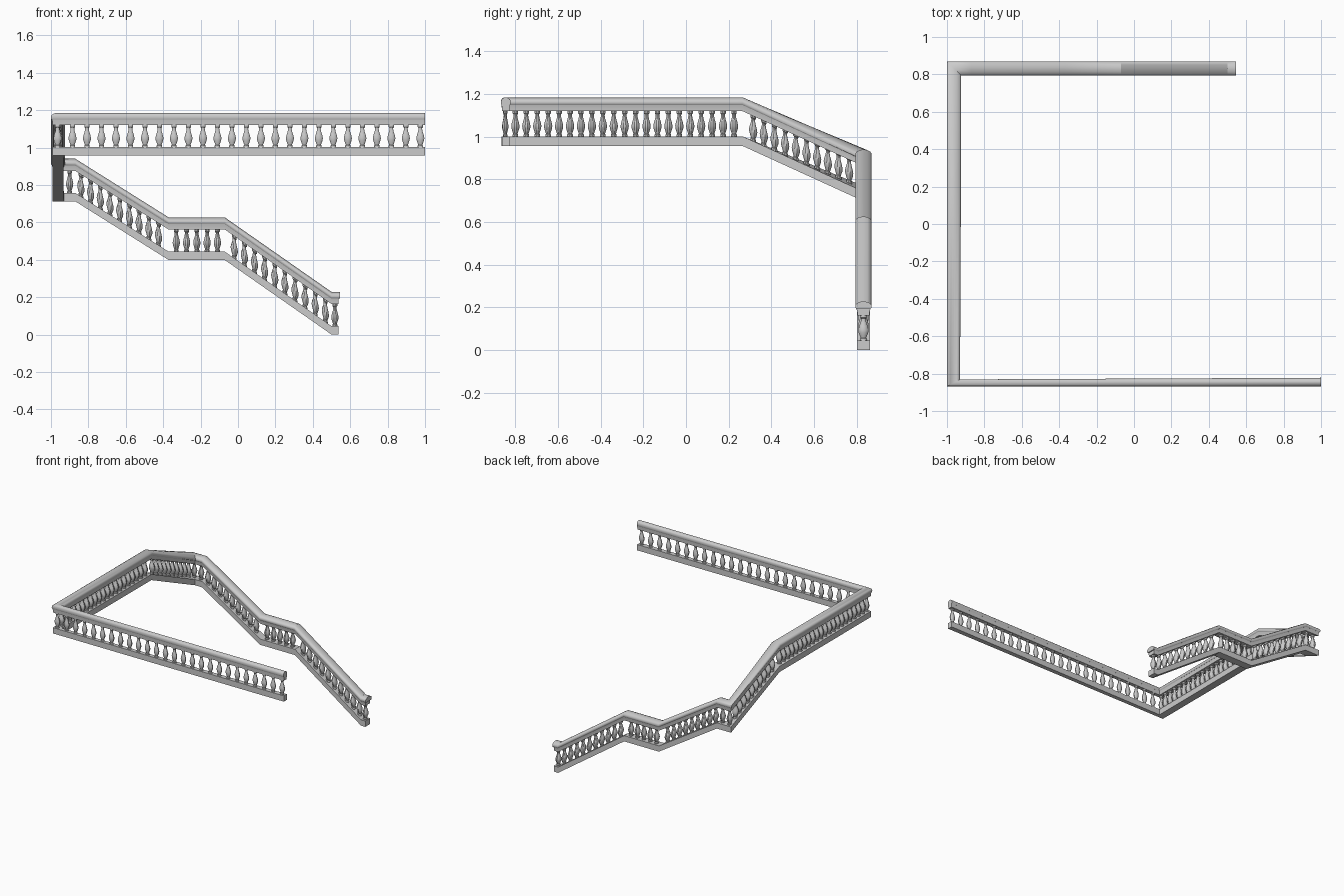
import bpy, bmesh, math

if "Cube" in bpy.data.objects:
    bpy.data.objects.remove(bpy.data.objects["Cube"])

# Stations along the balustrade: centre x, y, base z, half-width vector (outward)
PATH = [
    (1.0, -0.845, 0.957, 0, -0.0230),
    (-0.965, -0.8495, 0.957, -0.035, -0.0185),
    (-0.9625, 0.265, 0.957, -0.0375, 0),
    (-0.962, 0.832, 0.712, -0.038, 0.038),
    (-0.87, 0.832, 0.712, 0, 0.038),
    (-0.37, 0.832, 0.398, 0, 0.038),
    (-0.07, 0.832, 0.398, 0, 0.038),
    (0.50, 0.832, 0.0, 0, 0.038),
    (0.54, 0.832, 0.0, 0, 0.038),
]


def finish(name, bm):
    bmesh.ops.recalc_face_normals(bm, faces=bm.faces)
    me = bpy.data.meshes.new(name)
    bm.to_mesh(me)
    bm.free()
    me.polygons.foreach_set("use_smooth", [True] * len(me.polygons))
    me.set_sharp_from_angle(angle=math.radians(32))
    ob = bpy.data.objects.new(name, me)
    bpy.context.collection.objects.link(ob)


def sweep(name, section, end_x):
    """Sweep an upright section (side factor, height) along the mitred path."""
    bm = bmesh.new()
    rings = []
    for i, (x, y, z, hx, hy) in enumerate(PATH):
        if i == len(PATH) - 1:
            x = end_x
        rings.append([bm.verts.new((x + hx * u, y + hy * u, z + v)) for u, v in section])
    n = len(section)
    for a, b in zip(rings, rings[1:]):
        for k in range(n):
            m = (k + 1) % n
            bm.faces.new((a[k], a[m], b[m], b[k]))
    bm.faces.new(rings[0])
    bm.faces.new(rings[-1])
    finish(name, bm)


def mirrored(half):
    return half + [(-u, v) for u, v in reversed(half)]


# Bottom rail, handrail neck and rounded handrail cap
sweep("bottom_rail", mirrored([(0.8, 0), (0.8, 0.045)]), 0.537)
sweep("handrail_neck", mirrored([(0.74, 0.163), (0.76, 0.178), (0.86, 0.194)]), 0.537)
sweep("handrail_cap", mirrored([(0.86, 0.192), (0.97, 0.197), (1.0, 0.204), (0.97, 0.212),
                                (0.82, 0.219), (0.5, 0.225), (0.15, 0.228)]), 0.545)

# Turned baluster profile: height fraction, radius fraction
PROFILE = [(-0.03, 0.68), (0.07, 0.68), (0.1, 0.52), (0.2, 0.72), (0.32, 0.95), (0.42, 1.0),
           (0.55, 0.85), (0.7, 0.58), (0.82, 0.45), (0.88, 0.48), (0.91, 0.66), (1.04, 0.66)]
SIDES = 12


def balusters(name, spots, rx, ry):
    """spots: x, y, base z, slope in x, slope in y (balusters shear with the rail)."""
    bm = bmesh.new()
    for x, y, z, sx, sy in spots:
        prev = None
        for t, r in PROFILE:
            ring = []
            for k in range(SIDES):
                a = math.tau * (k + 0.5) / SIDES
                dx, dy = rx * r * math.cos(a), ry * r * math.sin(a)
                ring.append(bm.verts.new((x + dx, y + dy,
                                          z + 0.045 + 0.118 * t + sx * dx + sy * dy)))
            if prev:
                for k in range(SIDES):
                    m = (k + 1) % SIDES
                    bm.faces.new((prev[k], prev[m], ring[m], ring[k]))
            else:
                bm.faces.new(ring)
            prev = ring
        bm.faces.new(prev)
    finish(name, bm)


def row(a, b, n):
    return [a + (b - a) * i / (n - 1) for i in range(n)]


# Front level run
balusters("front_balusters", [(x, -0.847, 0.957, 0, 0) for x in row(0.975, -0.885, 25)]
          + [(-0.965, -0.848, 0.957, 0, 0)], 0.022, 0.015)

# Left run: level, then falling to the back corner
s = (0.712 - 0.957) / (0.832 - 0.265)
balusters("left_balusters", [(-0.9625, y, 0.957, 0, 0) for y in row(-0.80, 0.225, 21)]
          + [(-0.9625, y, 0.957 + s * (y - 0.265), 0, s) for y in row(0.315, 0.765, 10)],
          0.025, 0.02)

# Back run: corner, upper flight, landing, lower flight, end
s1 = (0.398 - 0.712) / 0.5
s2 = -0.398 / 0.57
spots = [(x, 0.832, 0.712, 0, 0) for x in (-0.96, -0.9)]
spots += [(x, 0.832, 0.712 + s1 * (x + 0.87), s1, 0) for x in row(-0.84, -0.425, 9)]
spots += [(x, 0.832, 0.398, 0, 0) for x in row(-0.33, -0.11, 5)]
spots += [(x, 0.832, 0.398 + s2 * (x + 0.07), s2, 0) for x in row(-0.02, 0.467, 10)]
spots += [(0.518, 0.832, 0.0, 0, 0)]
balusters("back_balusters", spots, 0.02, 0.025)
